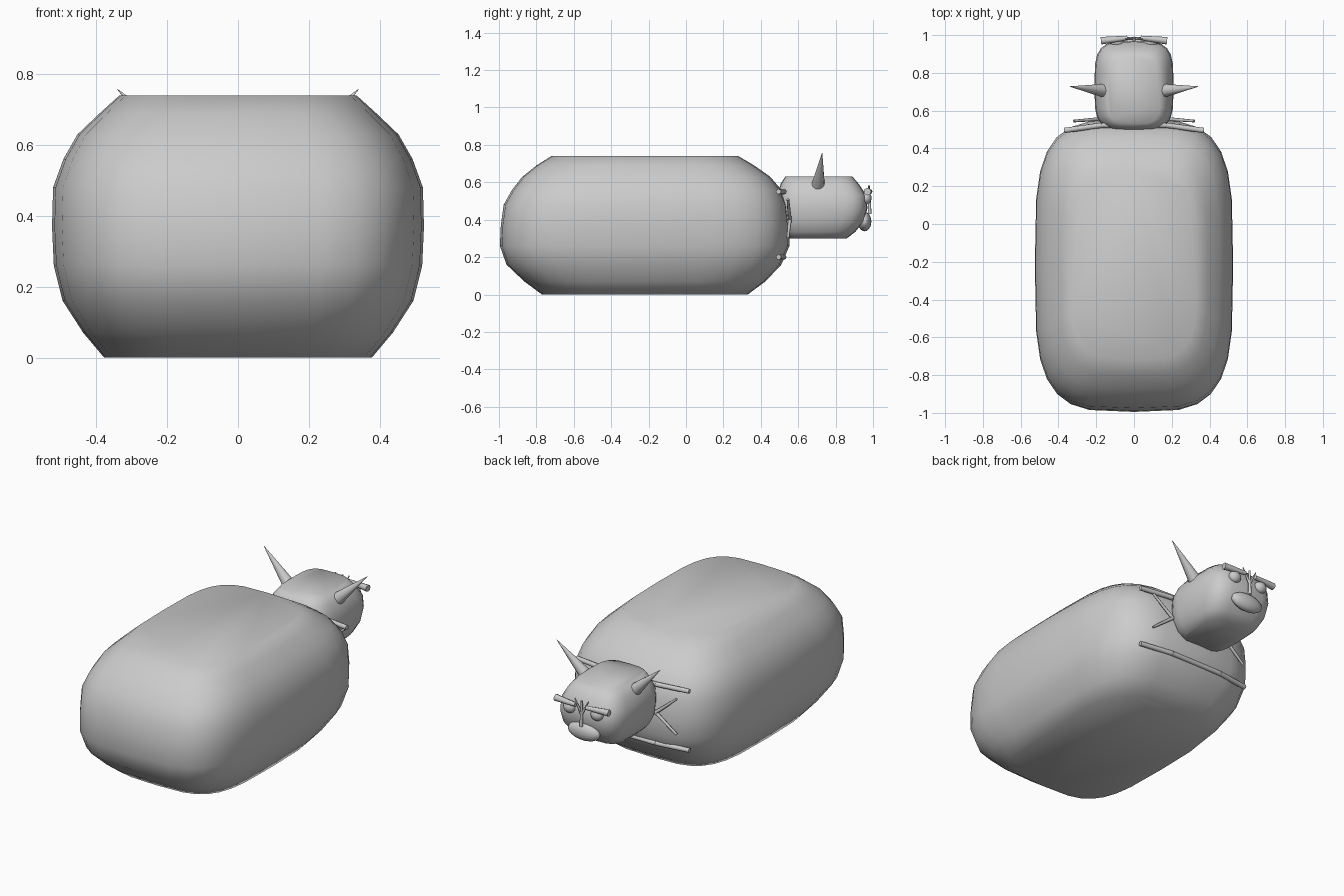
import bpy, bmesh, math
from mathutils import Vector

if "Cube" in bpy.data.objects:
    bpy.data.objects.remove(bpy.data.objects["Cube"])


def finish(name, bm, sharp=180):
    bmesh.ops.recalc_face_normals(bm, faces=bm.faces)
    me = bpy.data.meshes.new(name)
    bm.to_mesh(me)
    bm.free()
    ob = bpy.data.objects.new(name, me)
    bpy.context.collection.objects.link(ob)
    bpy.ops.object.select_all(action='DESELECT')
    ob.select_set(True)
    bpy.context.view_layer.objects.active = ob
    bpy.ops.object.shade_smooth_by_angle(angle=math.radians(sharp))
    return ob


def spow(v, e):
    return math.copysign(abs(v) ** e, v)


def loft(name, rings, n=3.8, seg=28):
    """Stack of superellipse rings: (z, half width, y min, y max)."""
    bm = bmesh.new()
    loops = []
    for z, hx, y0, y1 in rings:
        loop = []
        for i in range(seg):
            a = 2 * math.pi * i / seg
            loop.append(bm.verts.new((hx * spow(math.cos(a), 2 / n),
                                      (y0 + y1) / 2 + (y1 - y0) / 2 * spow(math.sin(a), 2 / n), z)))
        loops.append(loop)
    for a, b in zip(loops, loops[1:]):
        for i in range(seg):
            j = (i + 1) % seg
            bm.faces.new((a[i], a[j], b[j], b[i]))
    bm.faces.new(loops[0])
    bm.faces.new(loops[-1])
    return finish(name, bm)


def rod(name, p, q, r1, r2, seg=8):
    p, q = Vector(p), Vector(q)
    d = q - p
    bm = bmesh.new()
    bmesh.ops.create_cone(bm, cap_ends=True, segments=seg, radius1=r1, radius2=r2, depth=d.length)
    m = d.to_track_quat('Z', 'Y').to_matrix().to_4x4()
    m.translation = (p + q) / 2
    bm.transform(m)
    return finish(name, bm, 50)


def ball(name, c, s):
    bm = bmesh.new()
    bmesh.ops.create_uvsphere(bm, u_segments=16, v_segments=10, radius=1)
    for v in bm.verts:
        v.co = Vector(c) + Vector(v.co[i] * s[i] for i in range(3))
    return finish(name, bm)


# Heavy rounded body with flat top and bottom
loft("body", [(0, .378, -.77, .33), (.07, .437, -.865, .425), (.16, .495, -.96, .51),
              (.26, .52, -.995, .553), (.37, .525, -.99, .553), (.48, .522, -.975, .54),
              (.56, .493, -.93, .51), (.63, .453, -.875, .45), (.69, .39, -.80, .365),
              (.74, .335, -.72, .28)])

# Rounded head
loft("head", [(.30, .14, .54, .86), (.335, .175, .515, .905), (.39, .20, .495, .95),
              (.46, .21, .49, .97), (.53, .205, .49, .965), (.59, .175, .505, .925),
              (.63, .14, .53, .89)], seg=24)

# Muzzle and thin nose ridge
ball("muzzle", (0, .955, .39), (.105, .036, .052))
rod("nose_ridge", (0, .978, .58), (0, .982, .43), .006, .010)

for side, s in (("left", -1), ("right", 1)):
    # Horns, eyes and brows
    rod(side + "_horn", (s * .16, .706, .585), (s * .34, .728, .757), .036, .001, 12)
    ball(side + "_eye", (s * .09, .962, .515), (.038, .03, .034))
    rod(side + "_brow", (s * .035, .985, .55), (s * .175, .97, .55), .012, .02)
    rod(side + "_nose_wrinkle", (0, .98, .50), (s * .045, .978, .585), .008, .003)
    # Collar rails at the neck
    for label, z in (("upper", .55), ("lower", .20)):
        rod(f"{side}_{label}_rail", (s * .37, .495, z), (s * .17, .523, z), .014, .014)
        rod(f"{side}_{label}_inner_rail", (s * .17, .523, z), (0, .523, z), .014, .014)
    # Diagonal braces between the rails
    for label, z in (("upper", .51), ("lower", .30)):
        rod(f"{side}_{label}_brace", (s * .19, .555, .40), (s * .32, .545, z), .010, .007)
